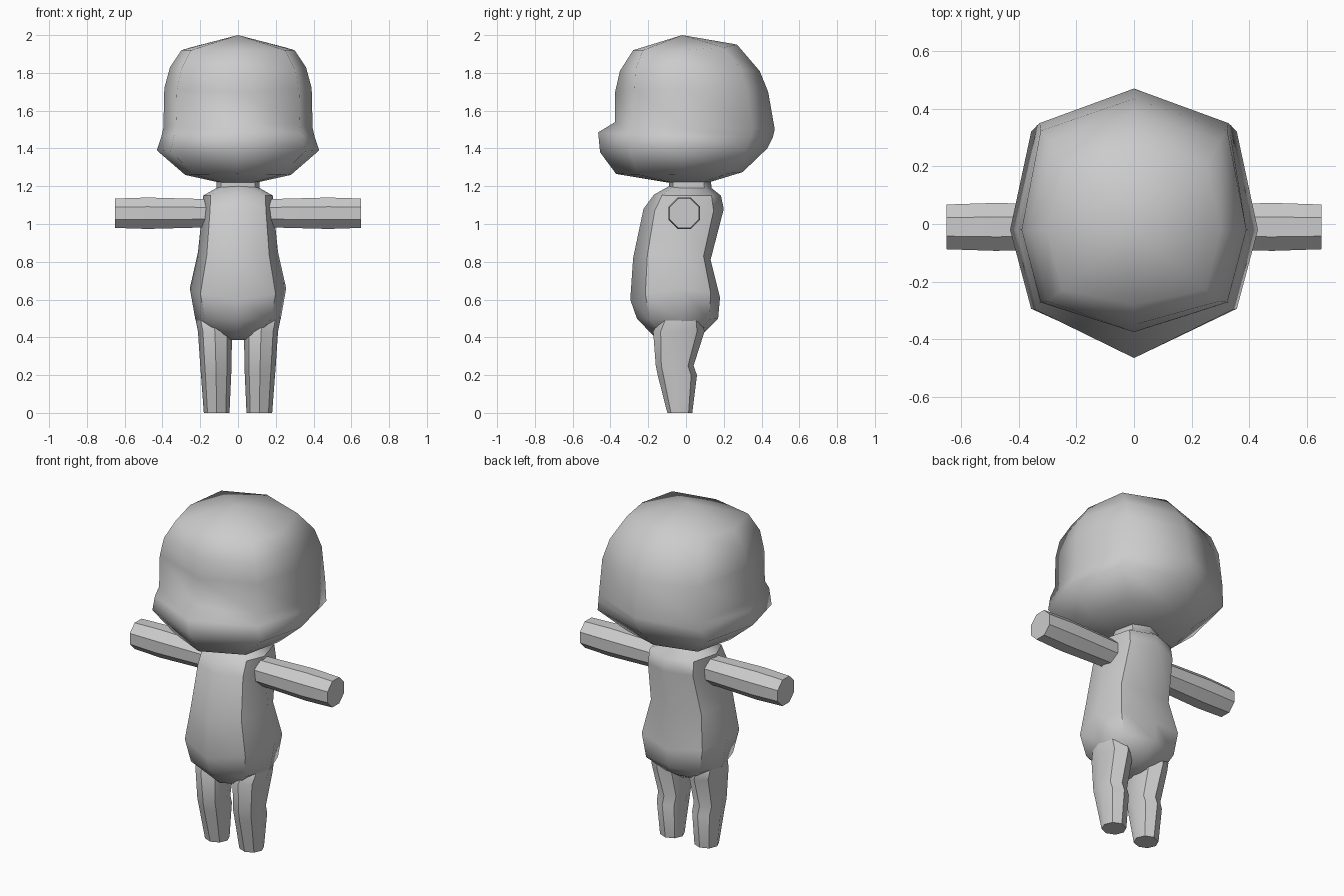
import bpy, bmesh, math

def loft(name, rings, angle):
    """Skin a list of equal-length point rings, cap both ends and smooth by angle."""
    bm = bmesh.new()
    loops = [[bm.verts.new(p) for p in ring] for ring in rings]
    n = len(loops[0])
    for a, b in zip(loops, loops[1:]):
        for i in range(n):
            j = (i + 1) % n
            bm.faces.new((a[i], a[j], b[j], b[i]))
    bm.faces.new(loops[0])
    bm.faces.new(loops[-1])
    bmesh.ops.remove_doubles(bm, verts=bm.verts, dist=0.0005)
    bmesh.ops.recalc_face_normals(bm, faces=bm.faces)
    me = bpy.data.meshes.new(name)
    bm.to_mesh(me)
    bm.free()
    ob = bpy.data.objects.new(name, me)
    bpy.context.collection.objects.link(ob)
    bpy.ops.object.select_all(action='DESELECT')
    ob.select_set(True)
    bpy.context.view_layer.objects.active = ob
    bpy.ops.object.shade_smooth_by_angle(angle=math.radians(angle))
    return ob

def body_ring(xs, zs, yf, zf, yb, zb, kx=0.83, kf=0.71, kb=0.755, yc=-0.02):
    """Eight points: front, front corner, side, back corner, back, then mirrored."""
    xd = xs * kx
    f = (xd, yc + (yf - yc) * kf, (zs + zf) / 2)
    b = (xd, yc + (yb - yc) * kb, (zs + zb) / 2)
    half = [f, (xs, yc, zs), b]
    mirrored = [(-x, y, z) for x, y, z in reversed(half)]
    return [(0, yf, zf)] + half + [(0, yb, zb)] + mirrored

# Head: side half width and height, front y and z, back y and z, front corner factor
head = [
    (0.0001, 2.0, -0.0201, 2.0, -0.0199, 2.0, 0.71),
    (0.30, 1.92, -0.28, 1.92, 0.27, 1.95, 0.80),
    (0.36, 1.83, -0.35, 1.81, 0.39, 1.81, 0.75),
    (0.39, 1.72, -0.375, 1.70, 0.435, 1.70, 0.71),
    (0.395, 1.51, -0.375, 1.54, 0.47, 1.50, 0.71),
    (0.405, 1.465, -0.465, 1.485, 0.46, 1.46, 0.63),
    (0.43, 1.39, -0.455, 1.38, 0.43, 1.40, 0.63),
    (0.28, 1.26, -0.37, 1.265, 0.30, 1.275, 0.68),
    (0.10, 1.22, -0.10, 1.22, 0.12, 1.22, 0.71),
]
loft("head", [body_ring(*r[:6], kf=r[6]) for r in head], 75)

# Neck and torso in one skin
torso = [
    (0.115, 1.26, -0.09, 1.26, 0.13, 1.26),
    (0.115, 1.19, -0.09, 1.20, 0.135, 1.19),
    (0.185, 1.15, -0.17, 1.155, 0.185, 1.15),
    (0.19, 1.06, -0.225, 1.08, 0.20, 1.08),
    (0.212, 0.85, -0.28, 0.82, 0.13, 0.81),
    (0.255, 0.66, -0.295, 0.60, 0.18, 0.61),
    (0.225, 0.49, -0.26, 0.50, 0.17, 0.50),
    (0.13, 0.42, -0.17, 0.405, 0.10, 0.43),
    (0.05, 0.39, -0.09, 0.385, 0.04, 0.39),
]
loft("torso", [body_ring(*r, kx=0.78) for r in torso], 50)

# Arms: x position and radius
arm = [(0.12, 0.082), (0.20, 0.082), (0.48, 0.09), (0.65, 0.084)]
# Legs: z, centre x, centre y, radius x, radius y
leg = [
    (0.0, 0.113, -0.033, 0.068, 0.066),
    (0.20, 0.116, -0.046, 0.080, 0.104),
    (0.25, 0.117, -0.060, 0.083, 0.100),
    (0.43, 0.122, -0.038, 0.090, 0.136),
    (0.48, 0.130, -0.030, 0.092, 0.120),
    (0.56, 0.135, -0.030, 0.080, 0.080),
]
octant = [math.radians(45 * i) for i in range(8)]
turn = math.radians(22.5)
for s, side in ((1, "left"), (-1, "right")):
    loft("arm_" + side,
         [[(s * x, -0.01 + r * math.cos(t + turn), 1.057 + r * math.sin(t + turn))
           for t in octant] for x, r in arm], 30)
    loft("leg_" + side,
         [[(s * (cx + rx * math.cos(t)), cy + ry * math.sin(t), z)
           for t in octant] for z, cx, cy, rx, ry in leg], 40)
